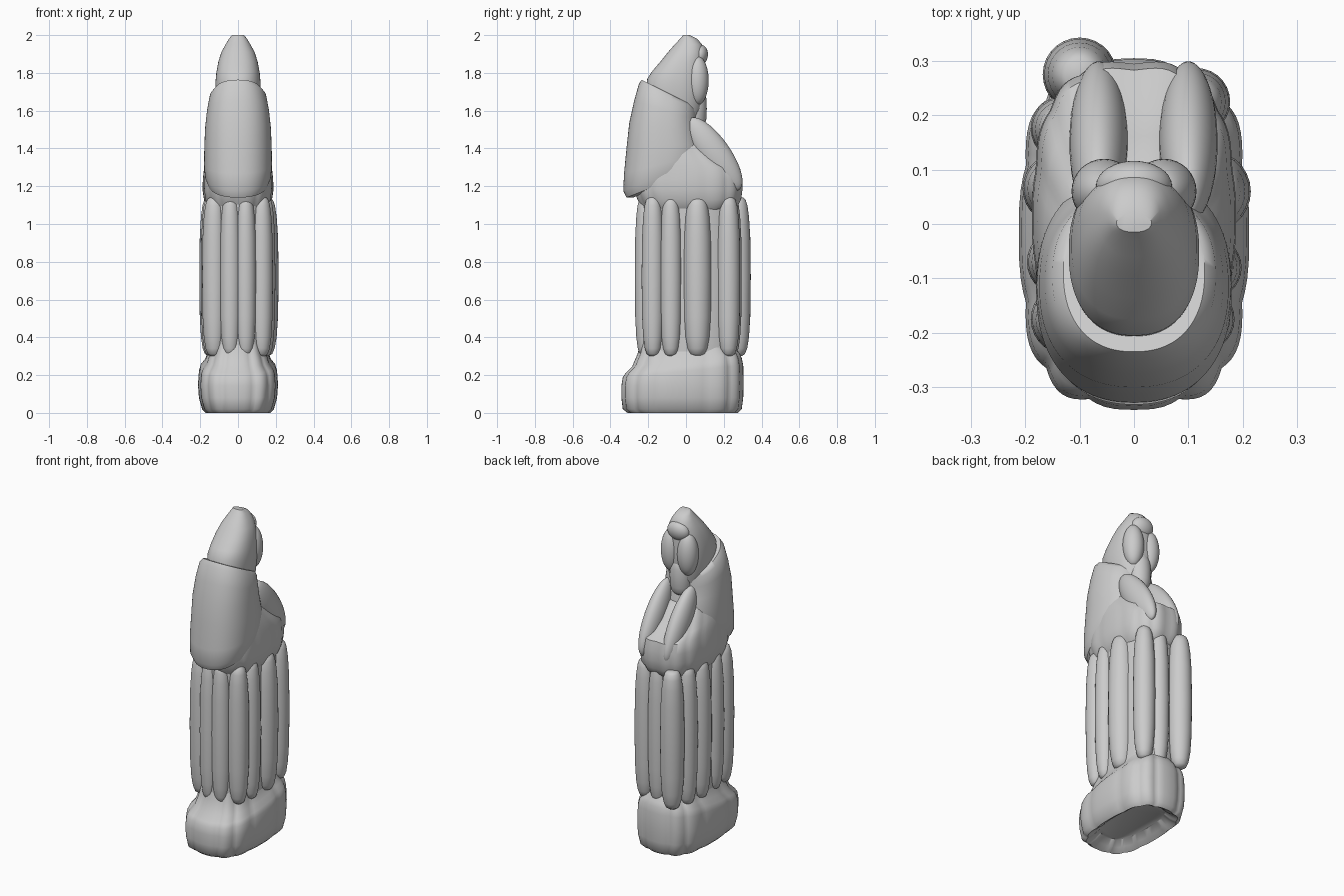
import bpy, bmesh, math
from mathutils import Vector, Matrix

if "Cube" in bpy.data.objects:
    bpy.data.objects.remove(bpy.data.objects["Cube"])


def finish(name, bm, angle=45):
    bmesh.ops.recalc_face_normals(bm, faces=bm.faces)
    me = bpy.data.meshes.new(name)
    bm.to_mesh(me)
    bm.free()
    ob = bpy.data.objects.new(name, me)
    bpy.context.collection.objects.link(ob)
    bpy.ops.object.select_all(action='DESELECT')
    ob.select_set(True)
    bpy.context.view_layer.objects.active = ob
    bpy.ops.object.shade_smooth_by_angle(angle=math.radians(angle))
    return ob


def skin(name, rows):
    """Bridge closed rows of points and cap both ends."""
    bm = bmesh.new()
    rows = [[bm.verts.new(p) for p in row] for row in rows]
    n = len(rows[0])
    for a, b in zip(rows, rows[1:]):
        for i in range(n):
            j = (i + 1) % n
            bm.faces.new((a[i], a[j], b[j], b[i]))
    bm.faces.new(rows[0])
    bm.faces.new(rows[-1])
    return finish(name, bm)


def loft(name, rings, power=2.4, bumps=0, depth=0.0, n=96):
    """Rings: z, y front, y back, half width, slope of the ring along y."""
    rows = []
    for z, y0, y1, rx, slope in rings:
        row = []
        for i in range(n):
            a = 2 * math.pi * i / n
            c, s = math.cos(a), math.sin(a)
            k = 1 - depth * (1 - abs(math.cos(a * bumps / 2))) if bumps else 1
            x = rx * k * math.copysign(abs(c) ** (2 / power), c)
            dy = (y1 - y0) / 2 * k * math.copysign(abs(s) ** (2 / power), s)
            row.append((x, (y0 + y1) / 2 + dy, z + slope * dy))
        rows.append(row)
    return skin(name, rows)


def barrel(name, x, y, r, z0, z1, n=28):
    """Tall fold with soft, tapering ends."""
    prof = [(0, .3), (.015, .55), (.05, .72), (.12, .86), (.25, .96), (.5, 1),
            (.75, .96), (.88, .86), (.95, .74), (.985, .6), (1, .4)]
    return skin(name, [[(x + r * k * math.cos(2 * math.pi * i / n),
                         y + r * k * math.sin(2 * math.pi * i / n),
                         z0 + t * (z1 - z0)) for i in range(n)] for t, k in prof])


def ellipsoid(name, loc, size, tilt=0):
    bm = bmesh.new()
    m = (Matrix.Translation(Vector(loc)) @ Matrix.Rotation(math.radians(tilt), 4, 'X')
         @ Matrix.Diagonal((*size, 1)))
    bmesh.ops.create_uvsphere(bm, u_segments=32, v_segments=20, radius=1, matrix=m)
    return finish(name, bm)


# Softly lobed base with a recessed underside, top rising to the back
loft("base", [
    (.05, -.24, .21, .11, 0), (.02, -.27, .24, .14, 0), (0.0, -.31, .275, .17, 0),
    (.02, -.335, .295, .19, 0), (.08, -.342, .303, .207, 0), (.15, -.342, .305, .212, .02),
    (.22, -.335, .303, .207, .10), (.25, -.32, .295, .198, .13), (.28, -.285, .285, .175, .12),
    (.33, -.255, .26, .155, .05), (.38, -.24, .24, .14, 0)], power=3, bumps=12, depth=.04)

# Core of the robe skirt
loft("skirt_core", [(.25, -.245, .255, .155, 0), (.70, -.245, .27, .165, 0),
                    (1.18, -.24, .255, .155, 0)], power=2.6)

# Vertical robe folds around the core: x, y, radius
folds = [(-.10, .275, .068), (.02, .235, .06), (.115, .225, .062), (.14, .06, .075),
         (.14, -.08, .058), (.125, -.175, .06), (.04, -.215, .056), (-.04, -.215, .056),
         (-.125, -.175, .065), (-.135, -.07, .062), (-.14, .065, .065), (-.13, .175, .06)]
for i, (x, y, r) in enumerate(folds):
    barrel(f"robe_fold_{i + 1}", x, y, r, .30, 1.14)

# Waist gather over the skirt
loft("waist", [
    (1.06, -.22, .24, .14, 0), (1.09, -.24, .275, .165, 0), (1.13, -.26, .295, .18, 0),
    (1.18, -.28, .302, .188, 0), (1.24, -.28, .302, .186, 0), (1.31, -.28, .29, .178, -.06),
    (1.37, -.28, .235, .165, -.2), (1.44, -.26, .165, .14, -.3), (1.50, -.24, .10, .11, -.3)],
     power=2.7, bumps=14, depth=.025)

# Cape covering the front, rounded lower edge rising to the back
loft("cape", [
    (1.24, -.22, .06, .08, .4), (1.21, -.28, .07, .13, .4), (1.22, -.315, .085, .16, .4),
    (1.26, -.332, .09, .175, .4), (1.32, -.328, .09, .18, .25), (1.42, -.313, .09, .178, 0),
    (1.51, -.30, .07, .174, -.15), (1.60, -.275, .06, .164, -.3), (1.67, -.25, .06, .15, -.45),
    (1.69, -.235, .06, .13, -.5)], power=2.3)

# Two arms resting on the back slope
for side, x in (("left", -.065), ("right", .10)):
    ellipsoid(f"arm_{side}", (x, .15, 1.37), (.054, .085, .23), 35)

# Hood, with the back dropping straight down to the jaw
loft("hood", [
    (1.58, -.20, .06, .10, -.3), (1.65, -.21, .085, .116, -.3), (1.74, -.205, .10, .12, -.2),
    (1.80, -.175, .10, .115, -.1), (1.86, -.135, .095, .104, 0), (1.91, -.095, .095, .088, 0),
    (1.95, -.06, .085, .066, 0), (1.98, -.032, .06, .048, 0), (2.0, -.015, .02, .032, 0)],
     power=2.3)

# Face: brow, cheeks and chin set under the hood
ellipsoid("hood_brim", (0, .07, 1.89), (.07, .045, .06), -15)
for s in (-1, 1):
    ellipsoid("cheek", (s * .055, .06, 1.76), (.06, .06, .13))
barrel("chin", 0, .045, .065, 1.50, 1.72)
